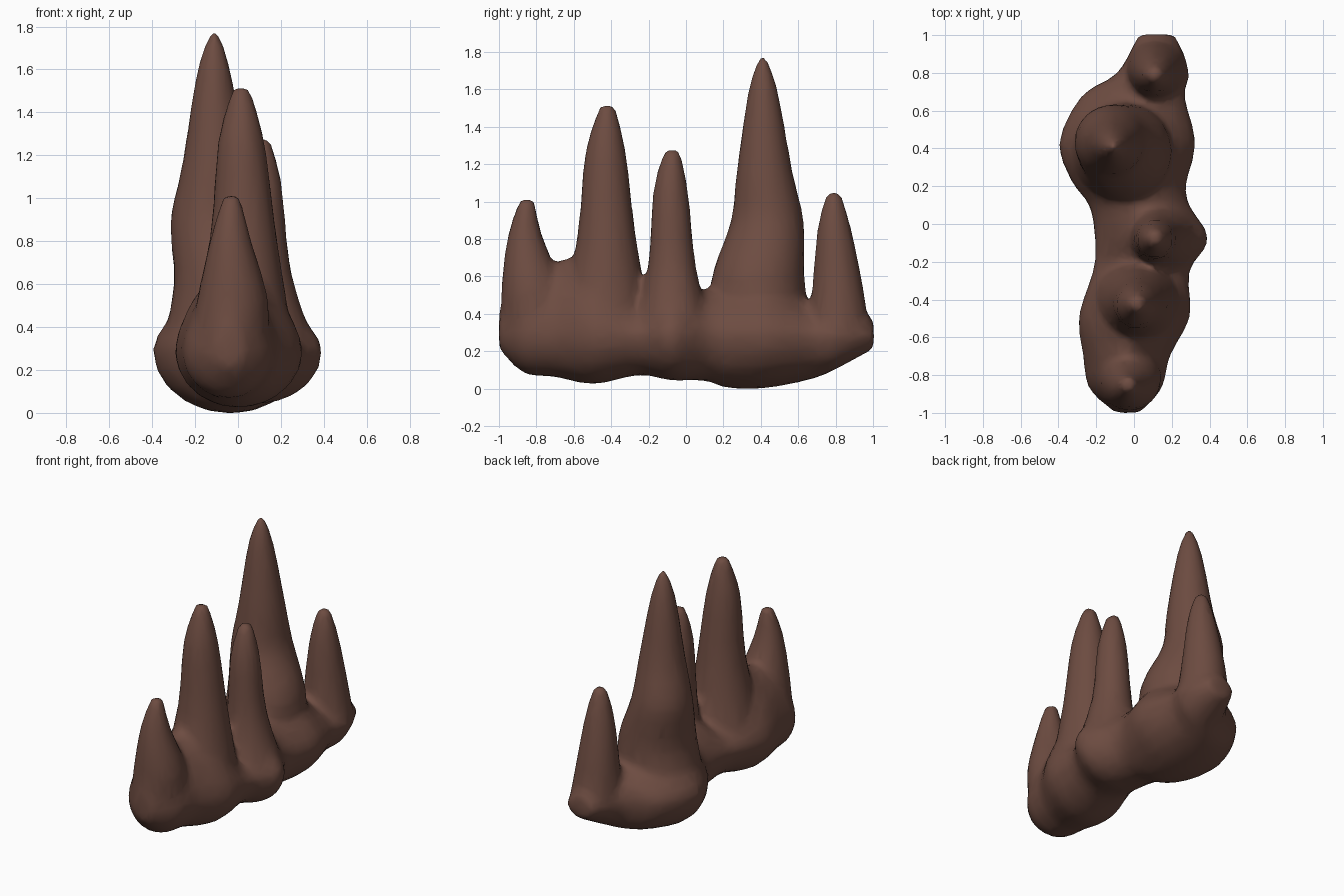
import bpy, bmesh, math

if "Cube" in bpy.data.objects:
    bpy.data.objects.remove(bpy.data.objects["Cube"])

N = 20    # sides of every section
STEPS = 3  # sections added between neighbouring key sections
brown = bpy.data.materials.new("earth_brown")
brown.diffuse_color = (0.153, 0.072, 0.053, 1)
brown.use_nodes = True
brown.node_tree.nodes["Principled BSDF"].inputs["Base Color"].default_value = brown.diffuse_color


def smooth_rows(keys):
    """Catmull-Rom curve through the key sections."""
    k = [keys[0]] + keys + [keys[-1]]
    rows = []
    for p, a, b, q in zip(k, k[1:], k[2:], k[3:]):
        for s in range(STEPS):
            t = s / STEPS
            rows.append([(2 * v + (w - u) * t + (2 * u - 5 * v + 4 * w - x) * t * t
                          + (3 * v - u - 3 * w + x) * t ** 3) / 2
                         for u, v, w, x in zip(p, a, b, q)])
    return rows + [keys[-1]]


def loft(name, keys, section):
    """Skin the sections along a form and cap both ends."""
    bm = bmesh.new()
    rings = []
    for row in smooth_rows(keys):
        rings.append([bm.verts.new(section(math.cos(a), math.sin(a), *row))
                      for a in (2 * math.pi * i / N for i in range(N))])
    for a, b in zip(rings, rings[1:]):
        for i in range(N):
            j = (i + 1) % N
            bm.faces.new((a[i], a[j], b[j], b[i]))
    bm.faces.new(rings[0][::-1])
    bm.faces.new(rings[-1])
    bmesh.ops.recalc_face_normals(bm, faces=bm.faces[:])
    me = bpy.data.meshes.new(name)
    bm.to_mesh(me)
    bm.free()
    ob = bpy.data.objects.new(name, me)
    bpy.context.collection.objects.link(ob)
    return ob


def egg(c, s, y, x0, x1, z0, z1):
    """Mound section: round below a fixed waist, sloping shoulders above."""
    mid = 0.28
    if s > 0:
        c, s = math.copysign(abs(c) ** 1.3, c), s ** 1.3
    return ((x0 + x1) / 2 + c * (x1 - x0) / 2, y,
            mid + s * ((z1 - mid) if s > 0 else (mid - z0)))


def disc(c, s, z, x, y, r):
    return (x + r * c, y + r * s, z)


# Lumpy mound: y, left, right, bottom, top
parts = [loft("spired_mound", [
    (-1.00, -0.10, 0.03, 0.20, 0.42),
    (-0.87, -0.24, 0.15, 0.07, 0.60),
    (-0.70, -0.27, 0.19, 0.05, 0.67),
    (-0.49, -0.295, 0.30, 0.01, 0.68),
    (-0.25, -0.22, 0.295, 0.06, 0.45),
    (-0.08, -0.21, 0.40, 0.03, 0.54),
    (0.10, -0.24, 0.295, 0.03, 0.52),
    (0.22, -0.33, 0.28, -0.01, 0.56),
    (0.43, -0.40, 0.33, -0.01, 0.60),
    (0.68, -0.28, 0.27, 0.04, 0.45),
    (0.80, -0.09, 0.295, 0.09, 0.46),
    (1.005, 0.02, 0.22, 0.20, 0.36)], egg)]

# Spires: height, centre x, centre y, radius
parts.append(loft("front_spire", [
    (0.25, -0.05, -0.80, 0.18), (0.50, -0.025, -0.82, 0.17),
    (0.80, -0.035, -0.86, 0.095), (1.005, -0.03, -0.85, 0.04)], disc))
parts.append(loft("tall_front_spire", [
    (0.25, 0.01, -0.43, 0.26), (0.80, 0.025, -0.425, 0.158),
    (1.25, 0.015, -0.43, 0.11), (1.505, 0.015, -0.42, 0.04)], disc))
parts.append(loft("middle_spire", [
    (0.30, 0.16, -0.07, 0.20), (0.65, 0.12, -0.075, 0.128),
    (1.05, 0.112, -0.082, 0.094), (1.27, 0.11, -0.073, 0.04)], disc))
parts.append(loft("tallest_spire", [
    (0.25, -0.09, 0.39, 0.28), (0.58, -0.05, 0.385, 0.25),
    (0.88, -0.12, 0.435, 0.197), (1.15, -0.11, 0.42, 0.15),
    (1.58, -0.112, 0.412, 0.08), (1.765, -0.11, 0.41, 0.02)], disc))
parts.append(loft("back_spire", [
    (0.25, 0.12, 0.82, 0.17), (0.55, 0.11, 0.81, 0.135),
    (0.85, 0.11, 0.793, 0.09), (1.035, 0.11, 0.79, 0.04)], disc))

# Fuse the parts into one softly blended surface
bpy.ops.object.select_all(action='DESELECT')
for ob in parts:
    ob.select_set(True)
body = parts[0]
bpy.context.view_layer.objects.active = body
bpy.ops.object.join()
fuse = body.modifiers.new("fuse", 'REMESH')
fuse.mode = 'VOXEL'
fuse.voxel_size = 0.022
soften = body.modifiers.new("soften", 'SMOOTH')
soften.factor = 0.5
soften.iterations = 10
thin = body.modifiers.new("thin", 'DECIMATE')
thin.ratio = 0.15
for name in ("fuse", "soften", "thin"):
    bpy.ops.object.modifier_apply(modifier=name)
body.data.materials.clear()
body.data.materials.append(brown)
bpy.ops.object.shade_smooth()

# Rest the mound on the ground
low = min(v.co.z for v in body.data.vertices)
for v in body.data.vertices:
    v.co.z -= low
